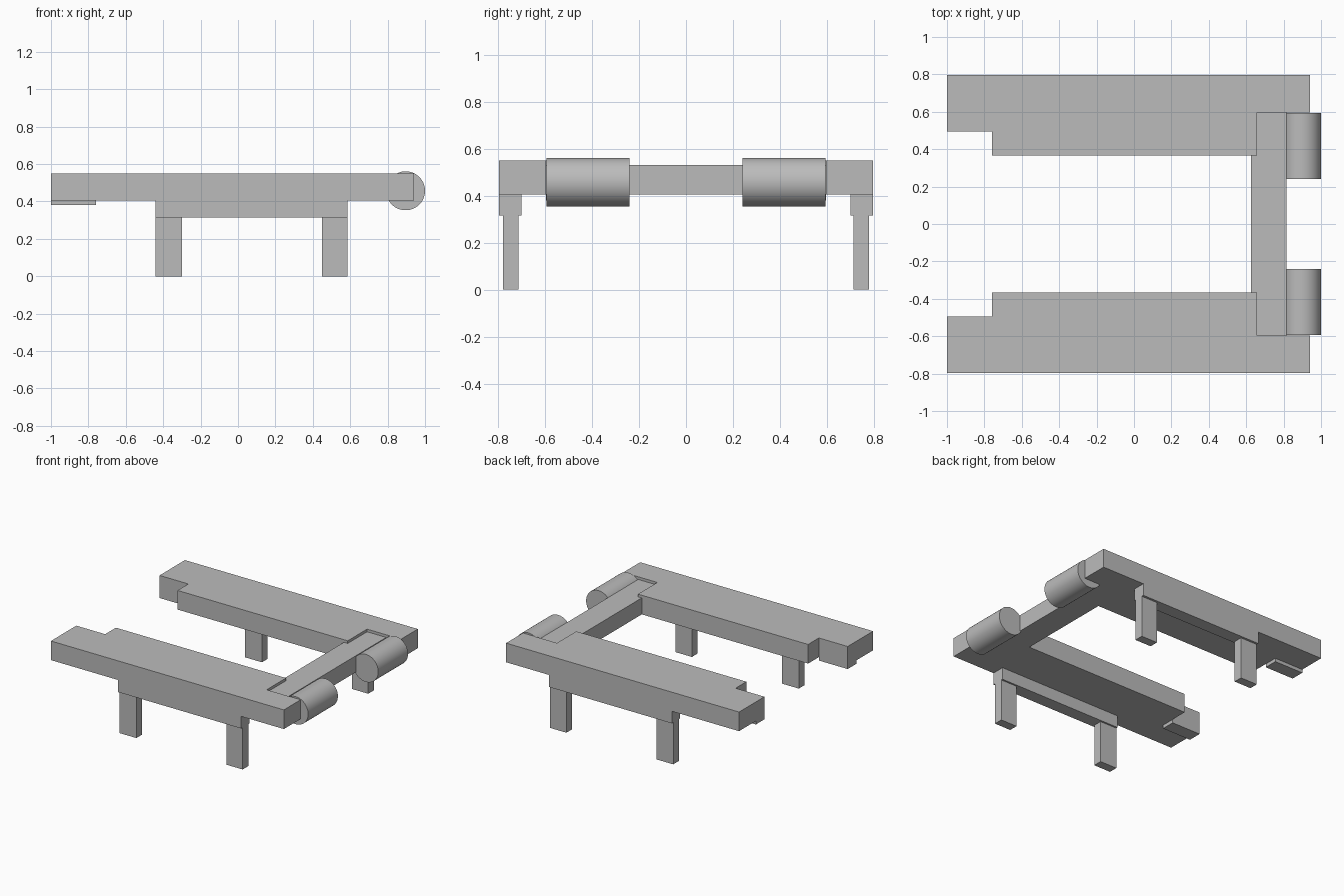
import bpy
import bmesh
import math
from mathutils import Matrix

cube = bpy.data.objects.get("Cube")
if cube:
    bpy.data.objects.remove(cube, do_unlink=True)

grey = bpy.data.materials.new("plain grey")
grey.use_nodes = True
colour = (0.5, 0.5, 0.5, 1)
grey.diffuse_color = colour
grey.node_tree.nodes["Principled BSDF"].inputs["Base Color"].default_value = colour


def finish(name, bm):
    """Turn a bmesh into a named grey object."""
    bmesh.ops.recalc_face_normals(bm, faces=bm.faces)
    mesh = bpy.data.meshes.new(name)
    bm.to_mesh(mesh)
    bm.free()
    mesh.materials.append(grey)
    obj = bpy.data.objects.new(name, mesh)
    bpy.context.collection.objects.link(obj)
    return obj


def slab(name, outline, bottom, top):
    """Extrude a flat x-y outline from bottom to top."""
    bm = bmesh.new()
    face = bm.faces.new([bm.verts.new((x, y, bottom)) for x, y in outline])
    result = bmesh.ops.extrude_face_region(bm, geom=[face])
    verts = [v for v in result["geom"] if isinstance(v, bmesh.types.BMVert)]
    bmesh.ops.translate(bm, verts=verts, vec=(0, 0, top - bottom))
    return finish(name, bm)


def box(name, x, y, z):
    outline = [(x[0], y[0]), (x[1], y[0]), (x[1], y[1]), (x[0], y[1])]
    return slab(name, outline, *z)


def roller(name, y, x, z, radius):
    """Smooth cylinder lying along y."""
    bm = bmesh.new()
    place = Matrix.Translation((x, sum(y) / 2, z)) @ Matrix.Rotation(math.pi / 2, 4, "X")
    bmesh.ops.create_cone(bm, cap_ends=True, segments=64, radius1=radius,
                          radius2=radius, depth=abs(y[1] - y[0]), matrix=place)
    obj = finish(name, bm)
    bpy.ops.object.select_all(action="DESELECT")
    obj.select_set(True)
    bpy.context.view_layer.objects.active = obj
    bpy.ops.object.shade_smooth_by_angle(angle=math.radians(30))


OUTER, INNER, STEP, NOTCH = 0.797, 0.367, 0.597, 0.495
UNDER, TOP, RAIL_BOTTOM = 0.406, 0.55, 0.315

for side, s in (("front", -1), ("back", 1)):
    # Long arm, notched at the free end and stepped around the crossbar
    outline = [(-1, OUTER), (-1, NOTCH), (-0.76, NOTCH), (-0.76, INNER),
               (0.657, INNER), (0.657, STEP), (0.94, STEP), (0.94, OUTER)]
    slab(side + "_arm", [(x, s * y) for x, y in outline], UNDER, TOP)

    # Small lip below the free end
    box(side + "_lip", (-1, -0.76), (s * NOTCH, s * STEP), (0.38, UNDER))

    # Rail under the arm and its two legs
    box(side + "_rail", (-0.44, 0.585), (s * 0.70, s * OUTER), (RAIL_BOTTOM, UNDER))
    for end, x in (("right", (-0.44, -0.30)), ("left", (0.45, 0.585))):
        box(f"{side}_{end}_leg", x, (s * 0.713, s * 0.78), (0, RAIL_BOTTOM))

    # Roller against the crossbar
    roller(side + "_roller", (s * 0.24, s * 0.594), 0.896, 0.457, 0.104)

# Crossbar joining the arms, slightly lower than their tops
box("crossbar", (0.625, 0.816), (-STEP, STEP), (UNDER, 0.53))
